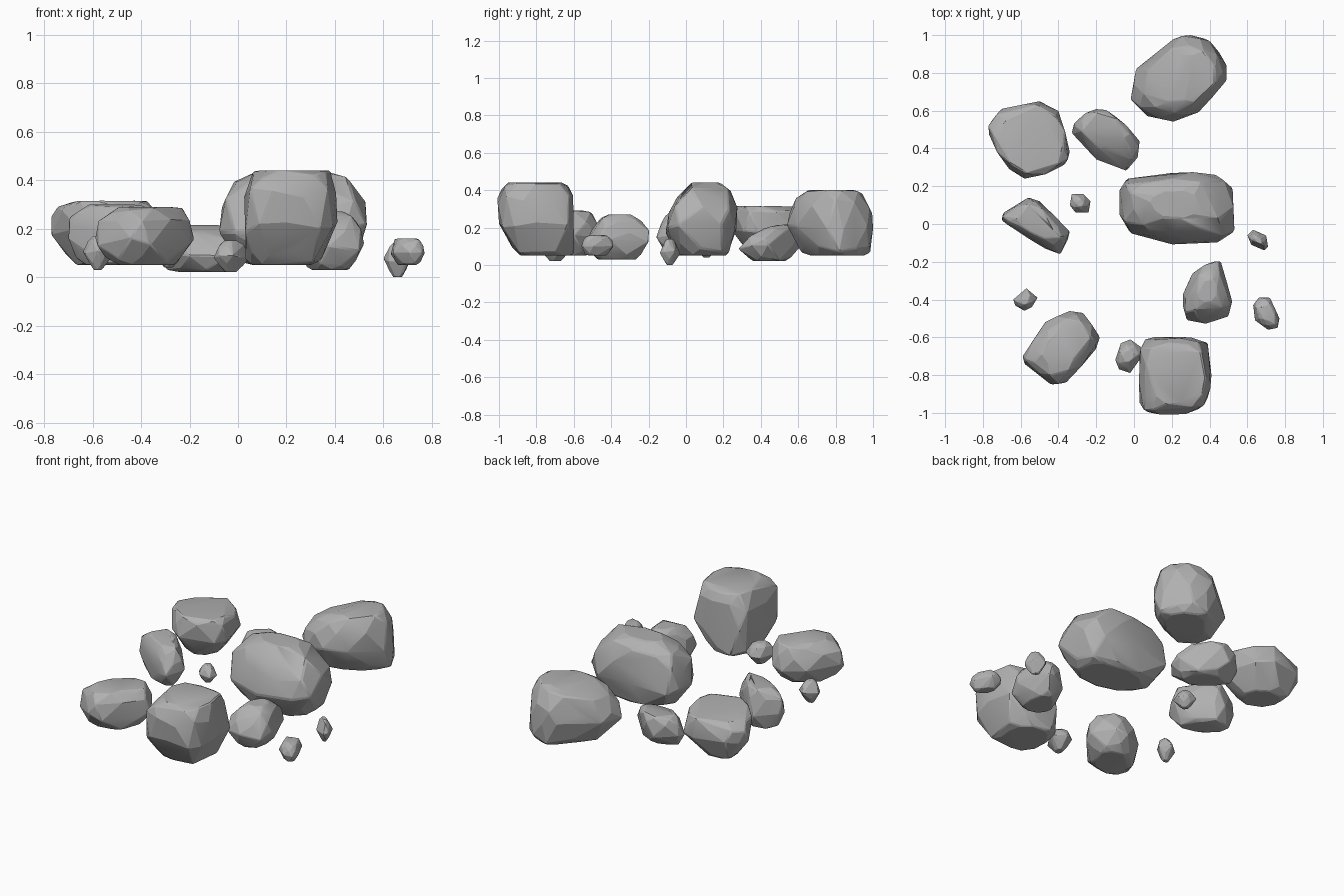
import bpy
import bmesh
import math
import random
from mathutils import Vector

if "Cube" in bpy.data.objects:
    bpy.data.objects.remove(bpy.data.objects["Cube"], do_unlink=True)

random.seed(4)

# One plain stone colour
stone = bpy.data.materials.new("stone_grey")
stone.use_nodes = True
stone.diffuse_color = (0.44, 0.44, 0.44, 1)
stone.node_tree.nodes["Principled BSDF"].inputs["Base Color"].default_value = stone.diffuse_color

# Vertical profiles: (height fraction, outline scale)
BOULDER = [(0, .68), (.1, .85), (.4, 1), (.72, .95), (.92, .82), (1, .62)]
BLOCK = [(0, .68), (.1, .84), (.4, 1), (.78, .98), (.94, .87), (1, .7)]
DOME = [(0, .7), (.1, .84), (.38, 1), (.65, .94), (.86, .78), (1, .45)]
WEDGE = [(0, .6), (.12, .76), (.5, 1), (.82, .98), (.95, .9), (1, .76)]
PEBBLE = [(0, .45), (.25, .84), (.5, 1), (.82, .84), (1, .5)]


def rock(name, outline, bottom, top, profile=BOULDER, lean=(0, 0), foot=(0, 0), slope=(0, 0)):
    """Wrap a hull around scaled copies of a plan outline (hundredths of a unit).
    lean and foot shift the upper and lower parts sideways, slope tilts the top."""
    plan = [Vector(p) / 100 for p in outline]
    middle = sum(plan, Vector((0, 0))) / len(plan)
    size = max((p - middle).length for p in plan)
    # Alternate rings sit between the outline points, giving slanted facets
    between = [(p + q) / 2 + ((p + q) / 2 - middle) * .05
               for p, q in zip(plan, plan[1:] + plan[:1])]
    bm = bmesh.new()
    for row, (level, scale) in enumerate(profile):
        ring = plan if row % 2 == 0 else between
        rounding = min(.7, (1 - scale) * 2)
        for i, p in enumerate(ring):
            # Corners wear rounder away from the widest level
            chord = (ring[i - 1] + ring[(i + 1) % len(ring)]) / 2
            wobble = 1 if scale == 1 else random.uniform(.95, 1.05)
            arm = (p.lerp(chord, rounding) - middle) * scale * wobble
            upper = max(0, level - .4)
            lower = max(0, .4 - level)
            spot = middle + arm + Vector(lean) * upper + Vector(foot) * lower
            z = bottom + (top - bottom) * level
            z += arm.dot(Vector(slope)) * upper
            if 0 < level < 1:
                z += random.uniform(-.07, .07) * (top - bottom)
            bm.verts.new((spot.x, spot.y, min(max(z, bottom), top)))
    # Merge near points first so that the hull has broad facets
    bmesh.ops.remove_doubles(bm, verts=bm.verts[:], dist=size * .1)
    hull = bmesh.ops.convex_hull(bm, input=bm.verts[:])
    spare = [v for v in set(hull["geom_interior"] + hull["geom_unused"])
             if isinstance(v, bmesh.types.BMVert)]
    bmesh.ops.delete(bm, geom=spare, context="VERTS")
    bmesh.ops.dissolve_limit(bm, angle_limit=math.radians(4),
                             verts=bm.verts[:], edges=bm.edges[:])
    bmesh.ops.recalc_face_normals(bm, faces=bm.faces[:])
    mesh = bpy.data.meshes.new(name)
    bm.to_mesh(mesh)
    bm.free()
    mesh.materials.append(stone)
    obj = bpy.data.objects.new(name, mesh)
    bpy.context.collection.objects.link(obj)
    bevel = obj.modifiers.new("worn_edges", "BEVEL")
    bevel.width = size * .025
    bevel.segments = 1
    bevel.limit_method = "ANGLE"
    bevel.angle_limit = math.radians(28)
    bpy.ops.object.select_all(action="DESELECT")
    obj.select_set(True)
    bpy.context.view_layer.objects.active = obj
    bpy.ops.object.shade_smooth_by_angle(angle=math.radians(14))


# Large boulders
rock("back_boulder",
     [(-2, 66), (7, 57), (21, 54), (34, 59), (49, 76), (49, 84), (40, 97), (30, 100), (21, 98), (1, 82)],
     .05, .40, foot=(.12, .08), slope=(.6, -.15))
rock("centre_boulder",
     [(-8, 5), (-8, 18), (-4, 24), (20, 27), (43, 26), (52, 19), (53, -4), (44, -10), (20, -11), (-2, -5)],
     .05, .44, DOME, lean=(0, .03), foot=(.1, 0))
rock("front_boulder",
     [(3, -70), (6, -61), (18, -60), (30, -60), (39, -63), (41, -80), (39, -92), (34, -98), (20, -100),
      (8, -100), (3, -95)],
     .05, .44, BLOCK, lean=(0, -.02), foot=(-.1, .12))
rock("back_left_boulder",
     [(-77, 48), (-75, 55), (-70, 61), (-50, 65), (-40, 60), (-34, 38), (-37, 31), (-58, 24), (-66, 29)],
     .05, .315, WEDGE, slope=(.15, -.15))
rock("front_left_boulder",
     [(-59, -70), (-58, -74), (-44, -85), (-36, -84), (-20, -66), (-18, -60), (-27, -47), (-34, -46), (-47, -52)],
     .05, .29)

# Medium stones
rock("left_stone",
     [(-70, 2), (-69, 6), (-56, 14), (-50, 12), (-34, -4), (-35, -8), (-39, -16), (-47, -13), (-66, -1)],
     .05, .30, slope=(.1, .3))
rock("back_stone",
     [(-33, 48), (-32, 53), (-20, 61), (-10, 57), (3, 44), (2, 35), (-4, 28), (-20, 34)],
     .02, .215, lean=(0, .06), slope=(0, .5))
rock("right_stone",
     [(26, -44), (26, -37), (31, -26), (42, -20), (46, -20), (52, -41), (50, -49), (38, -53), (28, -51)],
     .03, .27, DOME, lean=(.02, .04))

# Pebbles
rock("middle_pebble", [(-34, 10), (-33, 16), (-27, 16), (-23, 12), (-24, 6), (-31, 6)], .04, .15, PEBBLE)
rock("right_pebble", [(60, -6), (63, -3), (70, -6), (71, -12), (69, -14), (62, -11)], .0, .14, PEBBLE)
rock("left_pebble", [(-64, -40), (-57, -34), (-51, -39), (-54, -44), (-58, -46), (-63, -43)], .03, .17, PEBBLE)
rock("far_right_pebble", [(63, -43), (66, -39), (72, -39), (77, -50), (76, -55), (71, -56), (64, -51)],
     .05, .16)
rock("front_pebble", [(-10, -72), (-7, -63), (-2, -61), (5, -66), (3, -72), (-2, -79), (-8, -77)],
     .02, .15, PEBBLE)
